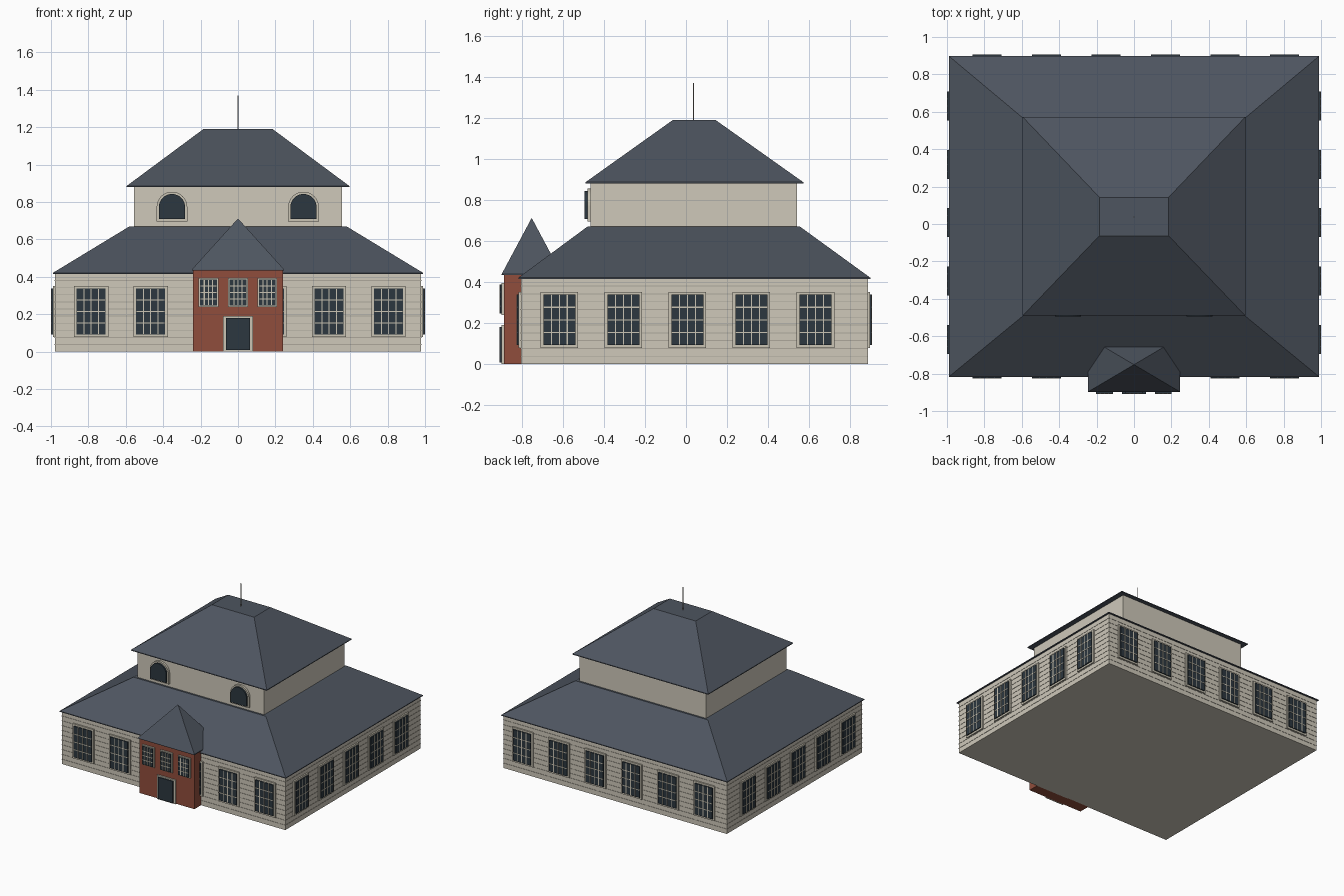
import bpy, bmesh, math
from mathutils import Matrix, Vector

if "Cube" in bpy.data.objects:
    bpy.data.objects.remove(bpy.data.objects["Cube"])


def material(name, rgb):
    m = bpy.data.materials.new(name)
    m.diffuse_color = (*rgb, 1)
    m.use_nodes = True
    m.node_tree.nodes["Principled BSDF"].inputs["Base Color"].default_value = m.diffuse_color
    return m


CREAM = material("cream", (0.62, 0.58, 0.49))
TRIM = material("trim", (0.60, 0.56, 0.46))
SEAM = material("siding_seam", (0.42, 0.39, 0.33))
SLATE = material("slate", (0.075, 0.09, 0.115))
BRICK = material("brick", (0.28, 0.075, 0.045))
GLASS = material("glass", (0.025, 0.038, 0.05))
METAL = material("metal", (0.35, 0.33, 0.29))


def finish(bm, name, mat):
    bmesh.ops.recalc_face_normals(bm, faces=bm.faces)
    me = bpy.data.meshes.new(name)
    bm.to_mesh(me)
    bm.free()
    me.materials.append(mat)
    ob = bpy.data.objects.new(name, me)
    bpy.context.collection.objects.link(ob)
    return ob


def add_box(bm, x0, x1, y0, y1, z0, z1, m=Matrix()):
    c = Vector(((x0 + x1) / 2, (y0 + y1) / 2, (z0 + z1) / 2))
    s = Matrix.Diagonal((x1 - x0, y1 - y0, z1 - z0, 1))
    bmesh.ops.create_cube(bm, size=1, matrix=m @ Matrix.Translation(c) @ s)


def box(name, mat, *dims):
    bm = bmesh.new()
    add_box(bm, *dims)
    return finish(bm, name, mat)


def hip_roof(name, low, high, z0, z1, lip=0.006):
    """Hipped roof between two rectangles (x0, x1, y0, y1) with a thin eave lip."""
    bm = bmesh.new()
    rings = []
    for (x0, x1, y0, y1), z in ((low, z0), (low, z0 + lip), (high, z1)):
        rings.append([bm.verts.new(p) for p in
                      ((x0, y0, z), (x1, y0, z), (x1, y1, z), (x0, y1, z))])
    for a, b in zip(rings, rings[1:]):
        for i in range(4):
            j = (i + 1) % 4
            bm.faces.new((a[i], a[j], b[j], b[i]))
    bm.faces.new(rings[0])
    bm.faces.new(rings[-1])
    bmesh.ops.remove_doubles(bm, verts=bm.verts, dist=1e-4)
    return finish(bm, name, SLATE)


# main storey with siding seams
box("main_walls", CREAM, -0.978, 0.978, -0.805, 0.886, 0, 0.418)
seams = bmesh.new()
for i in range(1, 11):
    z = i * 0.038
    add_box(seams, -0.98, 0.98, -0.807, 0.888, z - 0.002, z + 0.002)
finish(seams, "siding_seams", SEAM)
hip_roof("lower_roof", (-0.99, 0.99, -0.817, 0.898), (-0.58, 0.58, -0.48, 0.555), 0.415, 0.67)

# upper storey
box("upper_walls", CREAM, -0.555, 0.555, -0.465, 0.54, 0.66, 0.885)
hip_roof("upper_roof", (-0.595, 0.595, -0.49, 0.572), (-0.185, 0.185, -0.063, 0.143), 0.88, 1.19)

# rooftop mast
bm = bmesh.new()
bmesh.ops.create_cone(bm, cap_ends=True, segments=8, radius1=0.003, radius2=0.003,
                      depth=0.185, matrix=Matrix.Translation((0, 0.037, 1.2775)))
finish(bm, "mast", METAL)

# entrance porch with pyramid roof
box("porch_walls", BRICK, -0.24, 0.24, -0.888, -0.8, 0, 0.438)
hip_roof("porch_roof", (-0.247, 0.247, -0.898, -0.606), (0, 0, -0.752, -0.752), 0.433, 0.712)

# windows: frame slab, glass in front of it, then glazing bars
frames, panes, bars = bmesh.new(), bmesh.new(), bmesh.new()


def window(m, x, z0, z1, w, inset=0.014, cols=4, rows=4):
    h = w / 2
    add_box(frames, x - h, x + h, -0.011, 0.005, z0, z1, m)
    a, b, c, d = x - h + inset, x + h - inset, z0 + inset, z1 - inset
    add_box(panes, a, b, -0.019, 0, c, d, m)
    for i in range(1, cols):
        u = a + (b - a) * i / cols
        add_box(bars, u - 0.003, u + 0.003, -0.0215, -0.01, c, d, m)
    for i in range(1, rows):
        v = c + (d - c) * i / rows
        add_box(bars, a, b, -0.021, -0.01, v - 0.003, v + 0.003, m)


def side(loc, deg):
    return Matrix.Translation(loc) @ Matrix.Rotation(math.radians(deg), 4, 'Z')


for i in range(6):
    x = -0.785 + 0.318 * i
    window(side((x, -0.805, 0), 0), 0, 0.078, 0.352, 0.183)
    window(side((x, 0.886, 0), 180), 0, 0.078, 0.352, 0.183)
for i in range(5):
    y = -0.617 + 0.312 * i
    window(side((0.978, y, 0), 90), 0, 0.078, 0.352, 0.183)
    window(side((-0.978, y, 0), -90), 0, 0.078, 0.352, 0.183)

# porch windows and door
porch = side((0, -0.888, 0), 0)
for x in (-0.158, 0, 0.156):
    window(porch, x, 0.238, 0.395, 0.105, 0.008)
add_box(frames, -0.08, 0.08, -0.011, 0.005, 0, 0.19, porch)
add_box(panes, -0.064, 0.064, -0.02, 0, 0.008, 0.18, porch)


# arched windows on the upper storey
def arch(bm, x, z0, spring, r, y0, y1):
    pts = [(x - r, z0), (x + r, z0)]
    pts += [(x + r * math.cos(t), spring + r * math.sin(t))
            for t in (math.pi * k / 16 for k in range(17))]
    f = bm.faces.new([bm.verts.new((px, y1, pz)) for px, pz in pts])
    ext = bmesh.ops.extrude_face_region(bm, geom=[f])
    verts = [g for g in ext["geom"] if isinstance(g, bmesh.types.BMVert)]
    bmesh.ops.translate(bm, verts=verts, vec=(0, y0 - y1, 0))


for x in (-0.353, 0.35):
    arch(frames, x, 0.695, 0.773, 0.082, -0.481, -0.46)
    arch(panes, x, 0.708, 0.773, 0.07, -0.494, -0.47)

finish(frames, "window_frames", TRIM)
finish(panes, "window_panes", GLASS)
finish(bars, "glazing_bars", TRIM)
